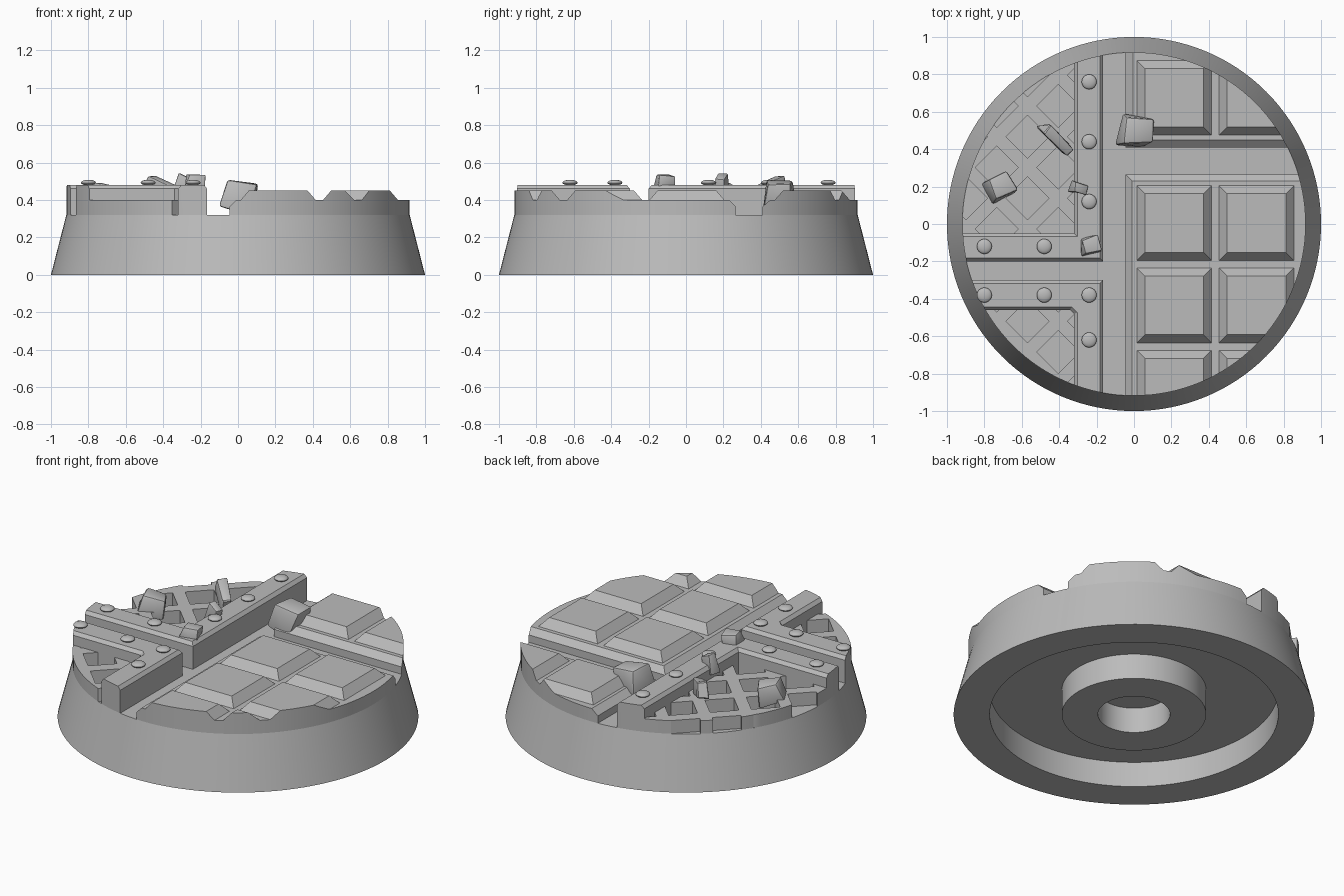
import bpy, bmesh, math, random
from mathutils import Vector, Matrix

if "Cube" in bpy.data.objects:
    bpy.data.objects.remove(bpy.data.objects["Cube"], do_unlink=True)
random.seed(4)

SEG = 128
DECK_R = 0.918
FLOOR = 0.32
SLAB_TOP = 0.40
BEAM_TOP = 0.48

grey = bpy.data.materials.new("stone_grey")
grey.use_nodes = True
colour = (0.5, 0.5, 0.5, 1)
grey.diffuse_color = colour
grey.node_tree.nodes["Principled BSDF"].inputs["Base Color"].default_value = colour


def finish(name, bm, smooth=True):
    bmesh.ops.recalc_face_normals(bm, faces=bm.faces[:])
    mesh = bpy.data.meshes.new(name)
    bm.to_mesh(mesh)
    bm.free()
    ob = bpy.data.objects.new(name, mesh)
    bpy.context.collection.objects.link(ob)
    mesh.materials.append(grey)
    if smooth:
        shade(ob)
    return ob


def activate(ob):
    bpy.ops.object.select_all(action='DESELECT')
    ob.select_set(True)
    bpy.context.view_layer.objects.active = ob


def shade(ob):
    activate(ob)
    bpy.ops.object.shade_smooth_by_angle(angle=math.radians(30))


def boolean(ob, cutter, operation):
    mod = ob.modifiers.new("cut", 'BOOLEAN')
    mod.operation, mod.object, mod.solver = operation, cutter, 'EXACT'
    activate(ob)
    bpy.ops.object.modifier_apply(modifier=mod.name)


def prism(bm, points, z0, z1, chamfer=0, drop=0):
    """Extruded outline with an optional chamfer round the top."""
    base = bm.faces.new([bm.verts.new((x, y, z0)) for x, y in points])
    base.normal_update()
    if base.normal.z < 0:
        base.normal_flip()
    geom = bmesh.ops.extrude_face_region(bm, geom=[base], use_keep_orig=True)["geom"]
    top = next(g for g in geom if isinstance(g, bmesh.types.BMFace))
    bmesh.ops.translate(bm, verts=top.verts[:], vec=(0, 0, z1 - drop - z0))
    if chamfer:
        top.normal_update()
        bmesh.ops.inset_region(bm, faces=[top], thickness=chamfer, use_even_offset=True)
        bmesh.ops.translate(bm, verts=top.verts[:], vec=(0, 0, drop))


def rect(x0, x1, y0, y1):
    return [(x0, y0), (x1, y0), (x1, y1), (x0, y1)]


# Turned base with hollow underside and centre boss
profile = [(0, .155), (.2, .155), (.2, 0), (.4, 0), (.4, .155), (.8, .155),
           (.8, 0), (1, 0), (DECK_R, FLOOR), (0, FLOOR)]
bm = bmesh.new()
verts = [bm.verts.new((r, 0, z)) for r, z in profile]
edges = [bm.edges.new(pair) for pair in zip(verts, verts[1:])]
bmesh.ops.spin(bm, geom=verts + edges, cent=(0, 0, 0), axis=(0, 0, 1),
               angle=math.tau, steps=SEG)
bmesh.ops.remove_doubles(bm, verts=bm.verts[:], dist=1e-4)
finish("base", bm)

# Round cutter that trims the deck parts
bm = bmesh.new()
ring = [(DECK_R * math.cos(math.tau * i / SEG), DECK_R * math.sin(math.tau * i / SEG))
        for i in range(SEG)]
prism(bm, ring, FLOOR - .015, 1)
trim = finish("trim_cutter", bm, False)
trim.hide_render = True


def deck_part(name, outline, z0, z1, chamfer=0, drop=0):
    bm = bmesh.new()
    prism(bm, outline, z0, z1, chamfer, drop)
    ob = finish(name, bm, False)
    boolean(ob, trim, 'INTERSECT')
    shade(ob)


# Paved slabs either side of the cross channel
deck_part("front_slab", rect(-.045, 1.2, -1.2, .265), .3, SLAB_TOP, .035, .035)
deck_part("back_slab", rect(-.045, 1.2, .41, 1.2), .3, SLAB_TOP, .04, .035)

# Chamfered paving tiles
for col in range(3):
    x = .015 + .44 * col
    for row, y in enumerate((-1.075, -.635, -.195, .475, .915)):
        if math.hypot(x, min(abs(y), abs(y + .4))) < DECK_R - .005:
            deck_part(f"tile_{col}_{row}", rect(x, x + .4, y, y + .4),
                      SLAB_TOP - .005, .45, .043, .05)

# Corner girders
deck_part("front_girder", [(-.165, -.3), (-1.2, -.3), (-1.2, -.46), (-.34, -.46),
                           (-.32, -.48), (-.32, -1.2), (-.165, -1.2)],
          .3, BEAM_TOP, .017, .02)
deck_part("back_girder", [(-.165, -.2), (-.165, 1.2), (-.32, 1.2), (-.32, -.05),
                          (-1.2, -.05), (-1.2, -.2)],
          .3, BEAM_TOP, .017, .02)

# Diagonal grating: plates pierced by a lattice of diamonds
bm = bmesh.new()
STEP, HALF = .1645, .115
for i in range(-6, 7):
    for j in range(-9, 7):
        if (i + j) % 2 == 0:
            cx, cy = -.57 + STEP * i, .467 + STEP * j
            if cx < 0:
                prism(bm, [(cx - HALF, cy), (cx, cy - HALF), (cx + HALF, cy), (cx, cy + HALF)],
                      FLOOR - .1, .6)
holes = finish("grating_cutter", bm, False)
holes.hide_render = True
for name, y0, y1 in (("back_grating", -.12, 1.2), ("front_grating", -1.2, -.4)):
    bm = bmesh.new()
    prism(bm, rect(-1.2, -.25, y0, y1), FLOOR - .01, SLAB_TOP)
    ob = finish(name, bm, False)
    boolean(ob, holes, 'DIFFERENCE')
    boolean(ob, trim, 'INTERSECT')
    shade(ob)

for cutter in (trim, holes):
    bpy.data.objects.remove(cutter, do_unlink=True)

# Domed rivets along the girders
rivets = [(-.24, y) for y in (.76, .44, .12, -.38, -.62)]
rivets += [(x, y) for x in (-.8, -.48) for y in (-.12, -.38)]
for n, (x, y) in enumerate(rivets):
    bm = bmesh.new()
    bmesh.ops.create_uvsphere(bm, u_segments=24, v_segments=12, radius=.04)
    for v in bm.verts:
        v.co.z = BEAM_TOP + .012 + v.co.z * (.4 if v.co.z > 0 else .35)
        v.co.x += x
        v.co.y += y
    finish(f"rivet_{n}", bm)

# Loose rubble: position, size, turn, lean
rubble = [((.01, .5, .42), (.16, .15, .15), -.1, .25),
          ((-.72, .2, .425), (.15, .13, .13), .4, .25),
          ((-.41, .45, .46), (.21, .07, .1), -.8, .3),
          ((-.295, .19, .48), (.08, .06, .1), -.2, .2),
          ((-.23, -.11, .495), (.1, .09, .08), .2, .2)]
for n, (place, size, turn, lean) in enumerate(rubble):
    bm = bmesh.new()
    bmesh.ops.create_cube(bm, size=1)
    for v in bm.verts:
        v.co += Vector([random.uniform(-.12, .12) for _ in range(3)])
        if v.co.z > 0:
            v.co.xy *= .85
    bmesh.ops.bevel(bm, geom=bm.edges[:], offset=.09, segments=2, profile=.5, affect='EDGES')
    shape = (Matrix.Translation(place) @ Matrix.Rotation(turn, 4, 'Z')
             @ Matrix.Rotation(lean, 4, 'Y') @ Matrix.Diagonal((*size, 1)))
    bmesh.ops.transform(bm, matrix=shape, verts=bm.verts[:])
    finish(f"rubble_{n}", bm)
